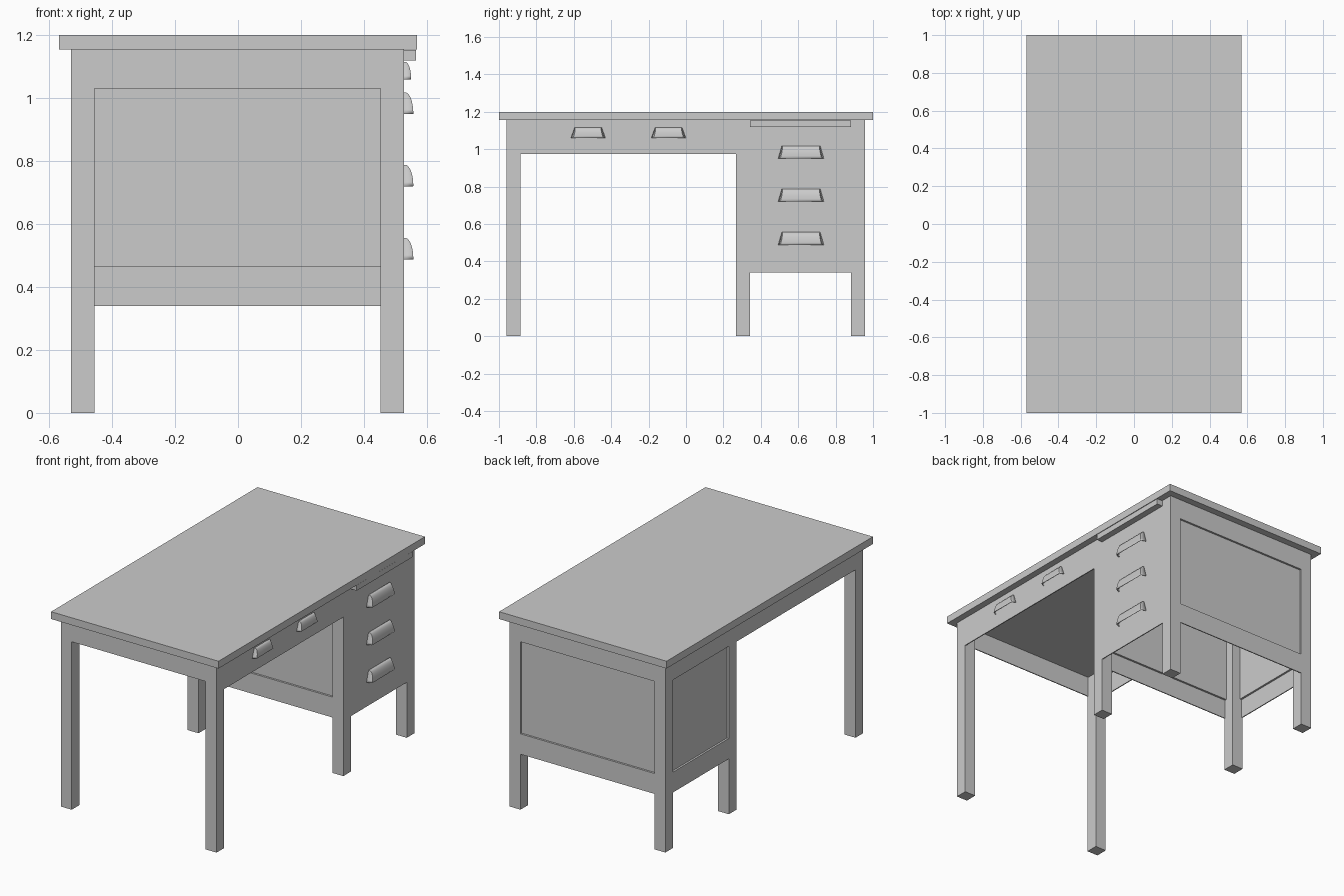
import bpy, bmesh
from math import sin, cos, pi

cube = bpy.data.objects.get("Cube")
if cube:
    bpy.data.objects.remove(cube, do_unlink=True)

grey = bpy.data.materials.new("light_grey")
grey.use_nodes = True
grey.diffuse_color = (0.6, 0.6, 0.6, 1)
grey.node_tree.nodes["Principled BSDF"].inputs["Base Color"].default_value = (0.6, 0.6, 0.6, 1)


def finish(name, bm):
    bmesh.ops.recalc_face_normals(bm, faces=bm.faces)
    mesh = bpy.data.meshes.new(name)
    bm.to_mesh(mesh)
    bm.free()
    mesh.materials.append(grey)
    obj = bpy.data.objects.new(name, mesh)
    bpy.context.collection.objects.link(obj)
    return obj


def box(name, xs, ys, zs):
    bm = bmesh.new()
    bmesh.ops.create_cube(bm, size=1)
    for v in bm.verts:
        v.co = [r[0] if c < 0 else r[1] for c, r in zip(v.co, (xs, ys, zs))]
    return finish(name, bm)


BACK, FRONT = -0.53, 0.527      # outer faces across the width
LEG = 0.074
END, MID, FAR = -0.96, 0.268, 0.957
TOP, RAIL, PANEL, BASE = 1.155, 1.03, 0.465, 0.34
SHEET, RECESS = 0.006, 0.012
inner_x = (BACK + LEG, FRONT - LEG)
cabinet_y = (MID + LEG, FAR - LEG)

# Tabletop and six legs
box("tabletop", (-0.568, 0.568), (-1, 1), (TOP, 1.2))
for row, y in (("end", END), ("middle", MID), ("far", FAR - LEG)):
    for side, x in (("back", BACK), ("front", FRONT - LEG)):
        box(f"{row}_{side}_leg", (x, x + LEG), (y, y + LEG), (0, TOP))

# Aprons around the knee space
box("end_apron", inner_x, (END, END + SHEET), (RAIL, TOP))
box("back_apron", (BACK, BACK + SHEET), (END + LEG, MID), (RAIL, TOP))
box("drawer_apron", (FRONT - SHEET, FRONT), (END + LEG, MID), (0.975, TOP))

# Drawer face of the cabinet
box("drawer_face", (FRONT - SHEET, FRONT), cabinet_y, (BASE, TOP))


# Cabinet sides: two flush rails and a recessed panel
def framed_side(name, axis, outer, inward, span):
    def sheet(part, start, zs):
        depth = sorted((outer + inward * start, outer + inward * (start + SHEET)))
        xs, ys = (depth, span) if axis == "x" else (span, depth)
        box(f"{name}_{part}", xs, ys, zs)
    sheet("top_rail", 0, (RAIL, TOP))
    sheet("bottom_rail", 0, (BASE, PANEL))
    sheet("panel", RECESS, (PANEL, RAIL))
    # Ledges closing the gap between rails and panel
    for label, zs in (("top_ledge", (RAIL, RAIL + SHEET)), ("bottom_ledge", (PANEL - SHEET, PANEL))):
        sheet(label, RECESS, zs)
        sheet(label + "_fill", SHEET, zs)


framed_side("knee_side", "y", MID, 1, inner_x)
framed_side("far_side", "y", FAR, -1, inner_x)
framed_side("back_side", "x", BACK, 1, cabinet_y)


# Cup pulls: curved hood, slanted ends, open underneath
def cup_pull(name, y, z, width, height, depth, steps=8):
    bm = bmesh.new()
    rings = []
    for i in range(steps + 1):
        t = i / steps * pi / 2
        rise = cos(t)
        half = width / 2 - 0.02 * rise
        x = FRONT + 0.004 + (depth - 0.004) * sin(t)
        zz = z + height * rise
        lip = half - 0.012 * sin(t)
        rings.append([bm.verts.new(p) for p in (
            (FRONT, y - half, zz), (x, y - lip, zz), (x, y + lip, zz), (FRONT, y + half, zz))])
    for a, b in zip(rings, rings[1:]):
        for k in range(3):
            bm.faces.new((a[k], a[k + 1], b[k + 1], b[k]))
    bm.faces.new(rings[0])
    obj = finish(name, bm)
    bpy.ops.object.select_all(action="DESELECT")
    obj.select_set(True)
    bpy.context.view_layer.objects.active = obj
    bpy.ops.object.shade_smooth_by_angle()
    shell = obj.modifiers.new("shell", "SOLIDIFY")
    shell.thickness = 0.003
    shell.offset = -1


for i, z in enumerate((0.488, 0.72, 0.95)):
    cup_pull(f"cabinet_pull_{i + 1}", 0.615, z, 0.245, 0.068, 0.03)
for i, y in enumerate((-0.523, -0.093)):
    cup_pull(f"knee_drawer_pull_{i + 1}", y, 1.06, 0.185, 0.055, 0.023)

# Edge of the pull-out writing board
box("pull_out_board", (FRONT, 0.566), (0.342, 0.883), (1.119, 1.153))
